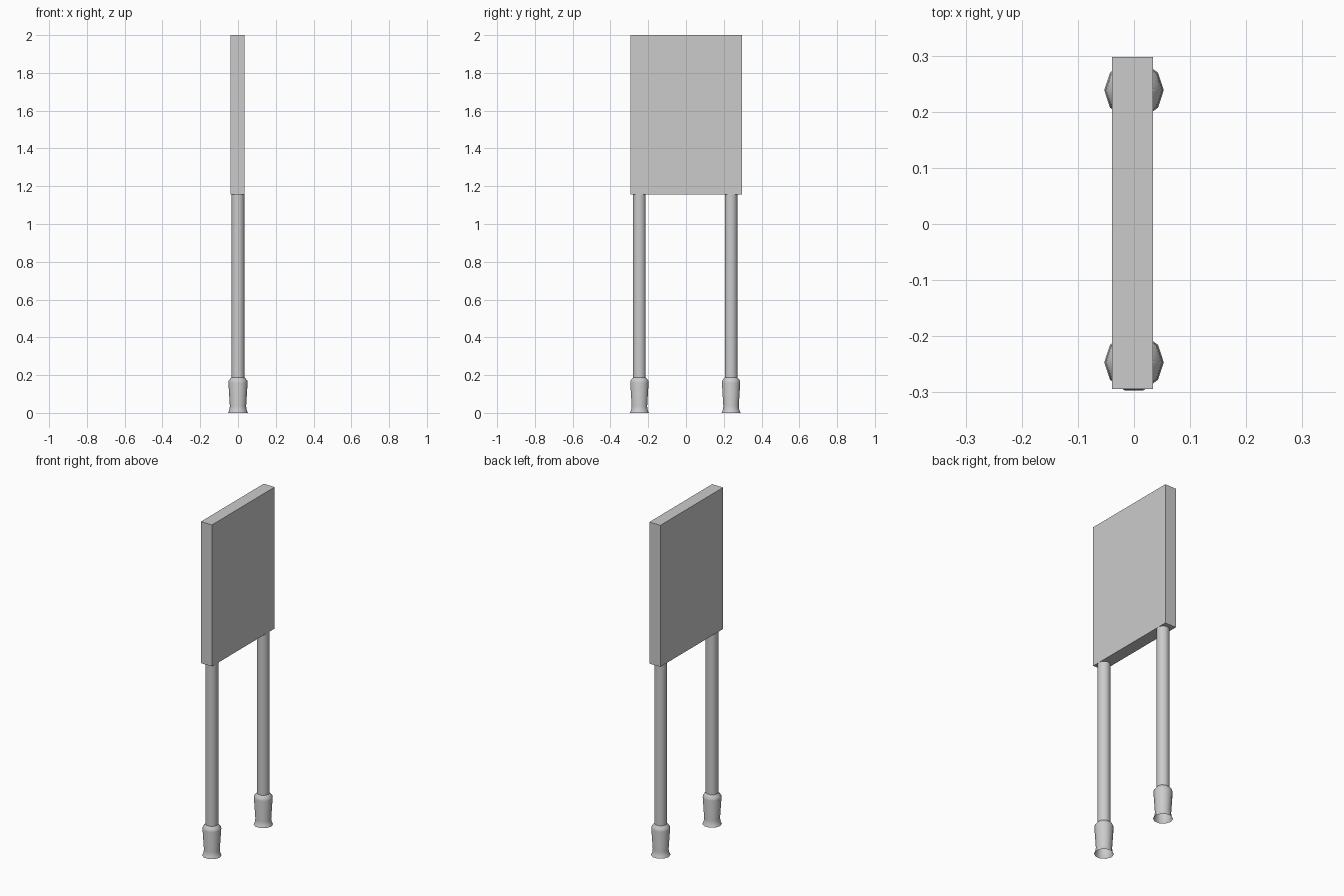
import bpy, bmesh, math

cube = bpy.data.objects.get("Cube")
if cube:
    bpy.data.objects.remove(cube, do_unlink=True)

grey = bpy.data.materials.new("plain_grey")
grey.use_nodes = True
colour = (0.6, 0.6, 0.6, 1)
grey.diffuse_color = colour
grey.node_tree.nodes["Principled BSDF"].inputs["Base Color"].default_value = colour

SIDES = 10


def finish(name, bm, location):
    bmesh.ops.recalc_face_normals(bm, faces=bm.faces)
    mesh = bpy.data.meshes.new(name)
    bm.to_mesh(mesh)
    bm.free()
    mesh.materials.append(grey)
    obj = bpy.data.objects.new(name, mesh)
    obj.location = location
    bpy.context.collection.objects.link(obj)
    return obj


def lathe(name, profile, y):
    """Open tube of revolution through (radius, height) points."""
    bm = bmesh.new()
    rings = []
    for r, z in profile:
        angles = [2 * math.pi * i / SIDES for i in range(SIDES)]
        rings.append([bm.verts.new((r * math.cos(a), r * math.sin(a), z)) for a in angles])
    for low, high in zip(rings, rings[1:]):
        for i in range(SIDES):
            j = (i + 1) % SIDES
            bm.faces.new((low[i], low[j], high[j], high[i]))
    obj = finish(name, bm, (0, y, 0))
    bpy.ops.object.select_all(action="DESELECT")
    obj.select_set(True)
    bpy.context.view_layer.objects.active = obj
    bpy.ops.object.shade_smooth_by_angle(angle=math.radians(40))


# Flat sign board
bm = bmesh.new()
bmesh.ops.create_cube(bm, size=1)
bmesh.ops.scale(bm, vec=(0.073, 0.592, 0.845), verts=bm.verts)
finish("board", bm, (-0.0025, 0.0015, 1.5775))

# Posts with flared, open-bottomed sockets
socket = [(0.053, 0), (0.046, 0.015), (0.043, 0.035), (0.051, 0.16), (0.049, 0.172), (0.035, 0.188)]
shaft = [(0.035, 0.188), (0.035, 1.157)]
for side, y in (("front", -0.2465), ("back", 0.2385)):
    lathe(side + "_socket", socket, y)
    lathe(side + "_post", shaft, y)
